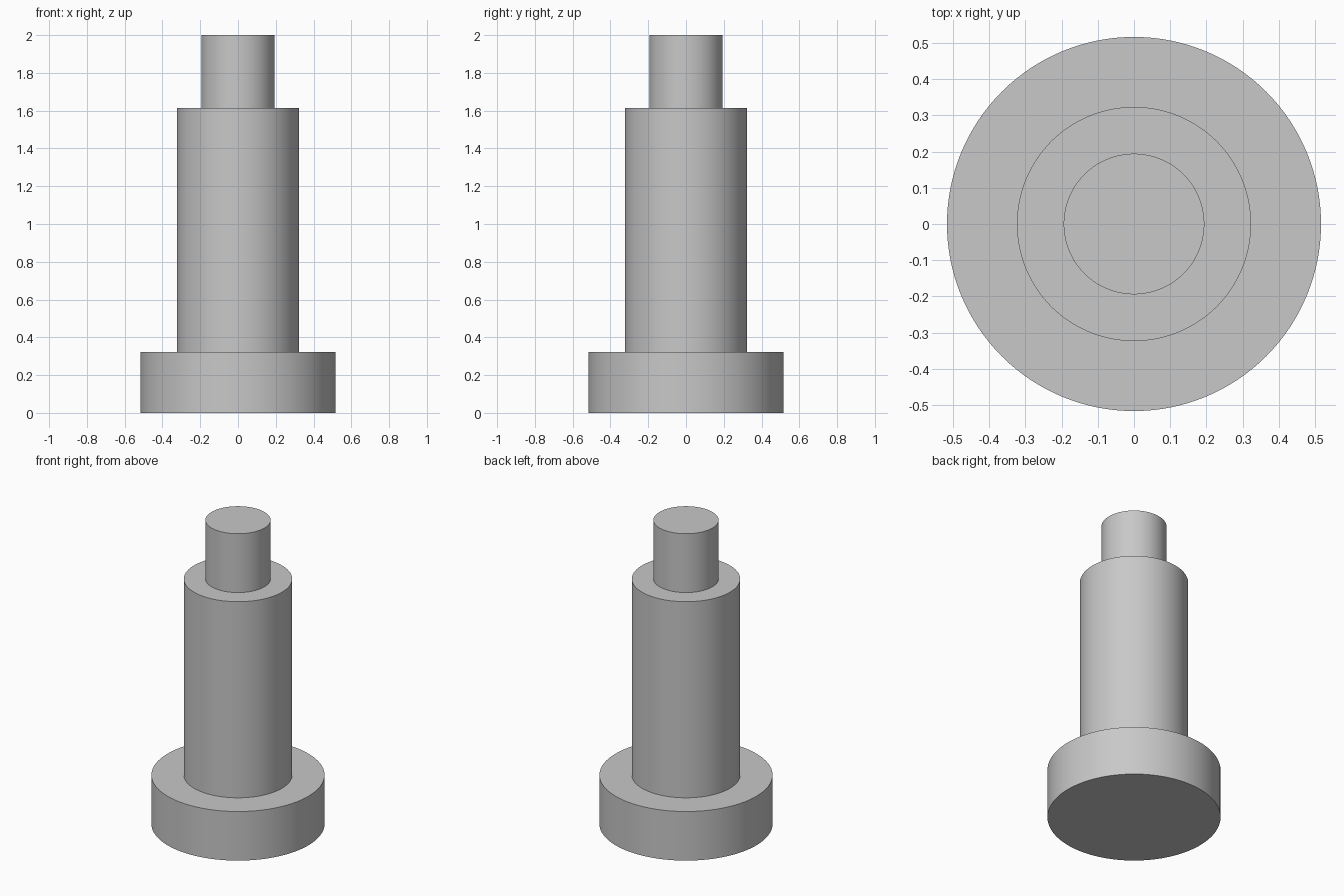
import bpy
import bmesh
import math

cube = bpy.data.objects.get("Cube")
if cube:
    bpy.data.objects.remove(cube, do_unlink=True)

GREY = (0.58, 0.58, 0.58, 1.0)
SIDES = 128

metal = bpy.data.materials.new("plain grey")
metal.use_nodes = True
metal.diffuse_color = GREY
metal.node_tree.nodes["Principled BSDF"].inputs["Base Color"].default_value = GREY

# Sections of the turned pin, bottom to top: radius and top height
head = (0.516, 0.323)
shank = (0.323, 1.613)
tip = (0.194, 2.0)

# One solid: start with the underside disc, then widen or raise its rim step by step
bm = bmesh.new()


def ring(radius, z):
    return [bm.verts.new((radius * math.cos(a), radius * math.sin(a), z))
            for a in (2 * math.pi * i / SIDES for i in range(SIDES))]


def bridge(lower, upper):
    for i in range(SIDES):
        j = (i + 1) % SIDES
        bm.faces.new((lower[i], lower[j], upper[j], upper[i]))


z = 0.0
previous = None
for radius, top in (head, shank, tip):
    lower, upper = ring(radius, z), ring(radius, top)
    if previous:
        bridge(previous, lower)      # flat shoulder
    else:
        bm.faces.new(lower[::-1])    # underside
    bridge(lower, upper)             # cylindrical wall
    previous, z = upper, top
bm.faces.new(previous)               # tip end

bmesh.ops.recalc_face_normals(bm, faces=bm.faces)
mesh = bpy.data.meshes.new("stepped_pin")
bm.to_mesh(mesh)
bm.free()
mesh.materials.append(metal)

# Smooth walls, crisp shoulders
pin = bpy.data.objects.new("stepped_pin", mesh)
bpy.context.collection.objects.link(pin)
bpy.ops.object.select_all(action="DESELECT")
pin.select_set(True)
bpy.context.view_layer.objects.active = pin
bpy.ops.object.shade_smooth_by_angle(angle=math.radians(30))
